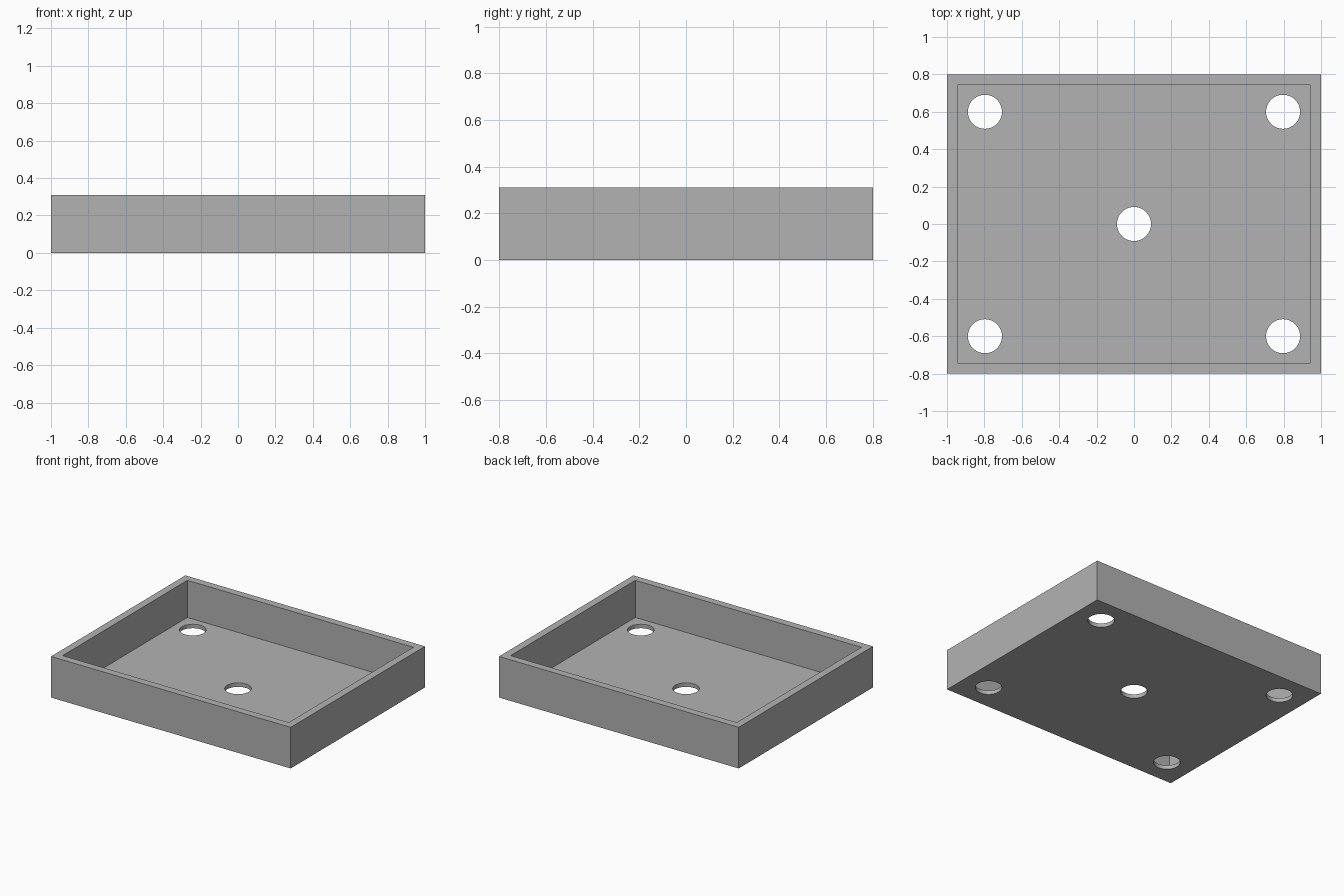
import bpy

default = bpy.data.objects.get("Cube")
if default:
    bpy.data.objects.remove(default, do_unlink=True)

# Overall dimensions
WIDTH, DEPTH, HEIGHT = 2.0, 1.6, 0.31
WALL, FLOOR = 0.057, 0.03
HOLE_RADIUS, HOLE_X, HOLE_Y = 0.091, 0.797, 0.6

grey = bpy.data.materials.new("plain grey")
grey.use_nodes = True
colour = (0.448, 0.448, 0.448, 1)
grey.diffuse_color = colour
grey.node_tree.nodes["Principled BSDF"].inputs["Base Color"].default_value = colour


def box(name, width, depth, bottom, top):
    bpy.ops.mesh.primitive_cube_add(size=1, location=(0, 0, (bottom + top) / 2))
    obj = bpy.context.object
    obj.name = name
    obj.scale = (width, depth, top - bottom)
    bpy.ops.object.transform_apply(location=True, rotation=False, scale=True)
    obj.data.materials.append(grey)
    return obj


def cut(target, cutter):
    mod = target.modifiers.new("cut", "BOOLEAN")
    mod.operation = "DIFFERENCE"
    mod.solver = "EXACT"
    mod.object = cutter
    bpy.context.view_layer.objects.active = target
    bpy.ops.object.modifier_apply(modifier=mod.name)
    bpy.data.objects.remove(cutter, do_unlink=True)


# Open tray: solid block with a recess
tray = box("tray", WIDTH, DEPTH, 0, HEIGHT)
cut(tray, box("recess_cutter", WIDTH - 2 * WALL, DEPTH - 2 * WALL, FLOOR, HEIGHT + FLOOR))

# Round holes through the floor: centre and four corners
holes = [(0, 0)] + [(sx * HOLE_X, sy * HOLE_Y) for sx in (-1, 1) for sy in (-1, 1)]
for x, y in holes:
    bpy.ops.mesh.primitive_cylinder_add(vertices=64, radius=HOLE_RADIUS, depth=4 * FLOOR,
                                        location=(x, y, FLOOR / 2))
    cutter = bpy.context.object
    cutter.data.materials.append(grey)
    cut(tray, cutter)

# Smooth hole walls, crisp edges
bpy.ops.object.select_all(action="DESELECT")
tray.select_set(True)
bpy.context.view_layer.objects.active = tray
bpy.ops.object.shade_smooth_by_angle()
